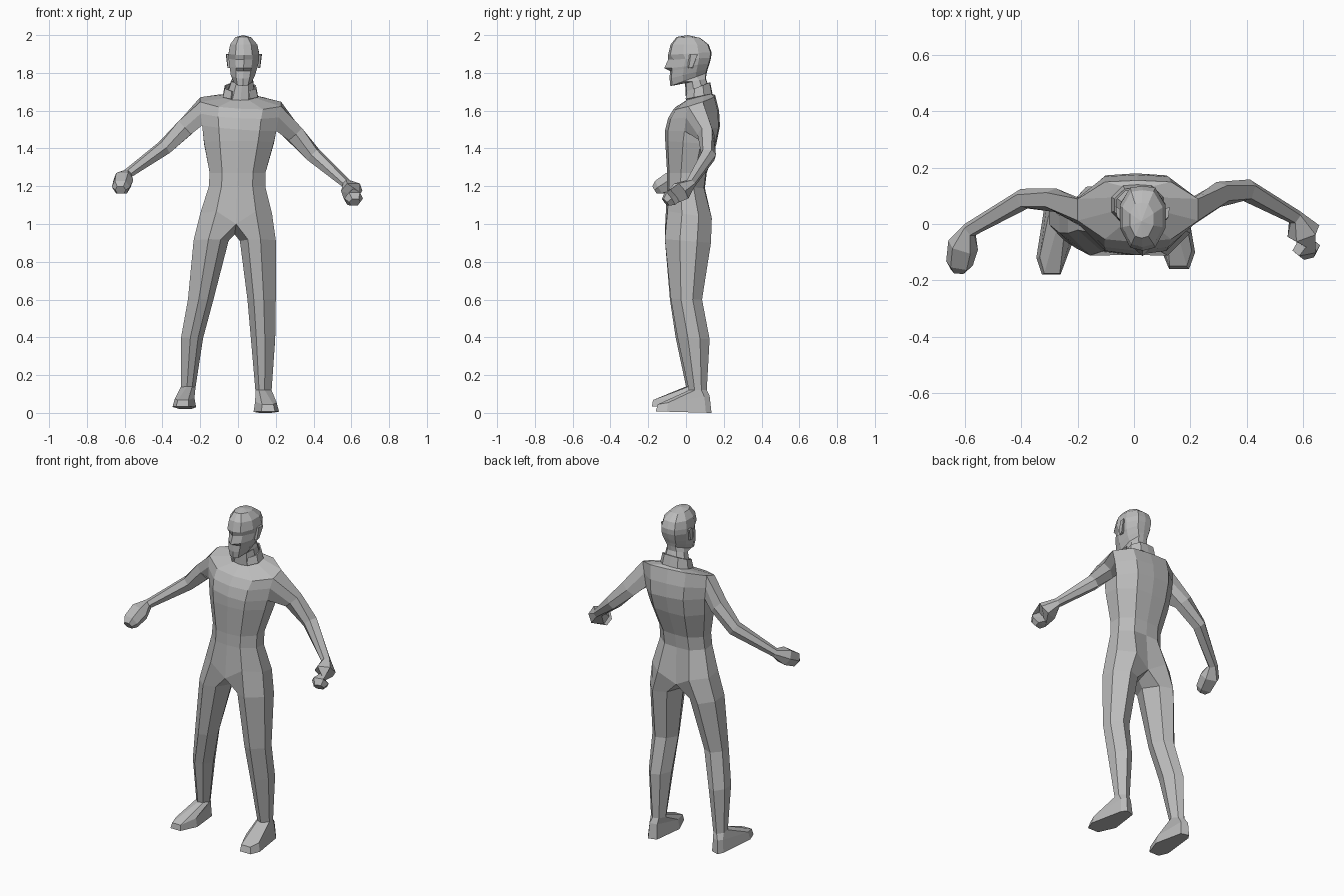
import bpy, bmesh, math
from mathutils import Vector

if "Cube" in bpy.data.objects:
    bpy.data.objects.remove(bpy.data.objects["Cube"])

grey = bpy.data.materials.new("plain_grey")
grey.diffuse_color = (0.5, 0.5, 0.5, 1)
grey.use_nodes = True
grey.node_tree.nodes["Principled BSDF"].inputs["Base Color"].default_value = grey.diffuse_color

# unit cross-sections, starting at the front
BODY = [(0, -1), (.55, -.9), (1, -.3), (1, .4), (.55, .95), (0, 1),
        (-.55, .95), (-1, .4), (-1, -.3), (-.55, -.9)]
LEG = [(-.55, -.75), (.15, -1), (1, -.35), (1, .4), (.3, 1), (-.5, .75), (-1, 0)]
FOOT = [(-.3, -1), (.7, -1), (1, -.6), (.5, .8), (.2, 1), (-.5, .9), (-.9, -.3)]
ARM = [(-.6, .8), (.6, .8), (1, 0), (.6, -.8), (-.6, -.8), (-1, 0)]


def section(unit, x0, x1, y0, y1, zf, zb, tilt=0):
    """Outline fitted between x0..x1 and y0..y1, sloping from zf to zb."""
    return [Vector(((x0 + x1) / 2 + u * (x1 - x0) / 2,
                    (y0 + y1) / 2 + v * (y1 - y0) / 2,
                    zf + (zb - zf) * (v + 1) / 2 + tilt * u)) for u, v in unit]


def add(bm, points):
    return [bm.verts.new(p) for p in points]


def bridge(bm, a, b, skip=()):
    n = len(a)
    for i in range(n):
        if i not in skip:
            j = (i + 1) % n
            bm.faces.new((a[i], a[j], b[j], b[i]))


def finish(bm, name):
    bmesh.ops.recalc_face_normals(bm, faces=bm.faces)
    me = bpy.data.meshes.new(name)
    bm.to_mesh(me)
    bm.free()
    me.materials.append(grey)
    ob = bpy.data.objects.new(name, me)
    bpy.context.collection.objects.link(ob)
    return ob


bm = bmesh.new()

# head and neck, crown downwards; last value pushes the nose forward
head = [(-.015, .07, -.05, .075, 1.99, 1.985, 0),
        (-.042, .102, -.082, .12, 1.95, 1.95, 0),
        (-.05, .112, -.095, .135, 1.895, 1.91, 0),
        (-.05, .112, -.075, .133, 1.87, 1.88, .02),
        (-.045, .105, -.085, .125, 1.825, 1.85, .03),
        (-.043, .1, -.085, .122, 1.81, 1.84, 0),
        (-.038, .09, -.087, .115, 1.77, 1.82, 0),
        (-.025, .075, -.083, .11, 1.73, 1.80, 0),
        (-.035, .08, -.005, .105, 1.745, 1.77, 0)]
rings = []
for *dims, nose in head:
    pts = section(BODY, *dims)
    pts[0].y -= nose
    rings.append(add(bm, pts))

# torso, neck base downwards
torso = [(-.065, .09, 0, .135, 1.655, 1.69, 0),
         (-.2, .228, -.065, .155, 1.61, 1.68, -.012),
         (-.198, .215, -.095, .175, 1.56, 1.6, -.01),
         (-.19, .203, -.11, .18, 1.5, 1.52, -.015),
         (-.18, .19, -.11, .16, 1.44, 1.42, 0),
         (-.15, .145, -.1, .11, 1.27, 1.27, 0),
         (-.155, .145, -.1, .1, 1.2, 1.19, 0),
         (-.2, .18, -.11, .143, 1.07, 1.03, 0)]
for dims in torso:
    rings.append(add(bm, section(BODY, *dims)))
hip = rings[-1]
hip[0].co.z = 1.0
hip[5].co.z = .97
hip[5].co.y = .11

# join all rings, leaving arm holes below the shoulder ring
base = len(head) + 1
for i in range(len(rings) - 1):
    bridge(bm, rings[i], rings[i + 1], (2, 7) if i in (base, base + 1) else ())
top = bm.verts.new((.027, .01, 2))
for i in range(10):
    bm.faces.new((rings[0][i], rings[0][(i + 1) % 10], top))

# arms and fists: centre, half depth, half height
s1, s2, s3 = rings[base:base + 3]
arms = [((2, 3), [((.3, .105, 1.475), .045, .06), ((.4, .12, 1.365), .04, .047),
                  ((.572, .025, 1.215), .027, .027), ((.602, -.025, 1.175), .06, .06),
                  ((.612, -.085, 1.135), .05, .05), ((.618, -.108, 1.115), .03, .03)]),
        ((8, 7), [((-.28, .085, 1.51), .042, .06), ((-.39, .09, 1.405), .037, .046),
                  ((-.583, -.02, 1.267), .027, .027), ((-.607, -.075, 1.232), .055, .055),
                  ((-.62, -.14, 1.195), .048, .048), ((-.622, -.165, 1.18), .028, .028)])]
for (f, b), stations in arms:
    loop = [s1[f], s1[b], s2[b], s3[b], s3[f], s2[f]]
    centres = [Vector(s[0]) for s in stations]
    for k, (c, ru, rv) in enumerate(stations):
        d = (centres[min(k + 1, 5)] - centres[max(k - 1, 0)]).normalized()
        up = (Vector((0, 0, 1)) - d * d.z).normalized()
        back = up.cross(d)
        if back.y < 0 or (abs(back.y) < .3 and back.x * d.x > 0):
            back = -back
        ring = add(bm, [centres[k] + back * u * ru + up * v * rv for u, v in ARM])
        bridge(bm, loop, ring)
        loop = ring
    bm.faces.new(loop)

# legs and feet: inner x, outer x, front y, back y, front z, back z
crotch = bm.verts.new((-.018, .02, .945))
legs = [((0, 1, 2, 3, 4, 5),
         [(LEG, .01, .2, -.112, .132, .92, .9), (LEG, .05, .2, -.08, .085, .6, .6),
          (LEG, .068, .197, -.045, .125, .4, .39), (LEG, .092, .178, .015, .11, .12, .12),
          (FOOT, .085, .205, -.15, .125, .045, .09), (FOOT, .075, .217, -.16, .135, .008, 0)]),
        ((0, 9, 8, 7, 6, 5),
         [(LEG, -.05, -.235, -.112, .132, .92, .9), (LEG, -.13, -.265, -.085, .08, .6, .6),
          (LEG, -.185, -.302, -.055, .11, .4, .39), (LEG, -.225, -.303, 0, .1, .14, .13),
          (FOOT, -.225, -.335, -.175, .115, .068, .1), (FOOT, -.215, -.347, -.18, .12, .035, .02)])]
for picks, stations in legs:
    loop = [hip[i] for i in picks] + [crotch]
    for st in stations:
        ring = add(bm, section(*st))
        bridge(bm, loop, ring)
        loop = ring
    bm.faces.new(loop)
finish(bm, "body")

# upright collar, open at the throat
bm = bmesh.new()
low = add(bm, section(BODY, -.08, .105, -.01, .14, 1.66, 1.69))
high = add(bm, section(BODY, -.07, .095, 0, .128, 1.7, 1.75))
bridge(bm, low, high, (0, 9))
bmesh.ops.delete(bm, geom=[v for v in bm.verts if not v.link_faces], context='VERTS')
collar = finish(bm, "collar")
thick = collar.modifiers.new("thickness", 'SOLIDIFY')
thick.thickness = .008

# ears: tapered plates standing off the head
for side, x in (("left", .105), ("right", -.043)):
    out = .022 if side == "left" else -.022
    bm = bmesh.new()
    inner = add(bm, [(x, .01, 1.825), (x, .035, 1.825), (x, .05, 1.9), (x, .01, 1.89)])
    outer = add(bm, [(x + out * .5, .015, 1.825), (x + out * .6, .035, 1.83),
                     (x + out, .062, 1.9), (x + out * .8, .025, 1.9)])
    bridge(bm, inner, outer)
    bm.faces.new(inner)
    bm.faces.new(outer)
    finish(bm, side + "_ear")
